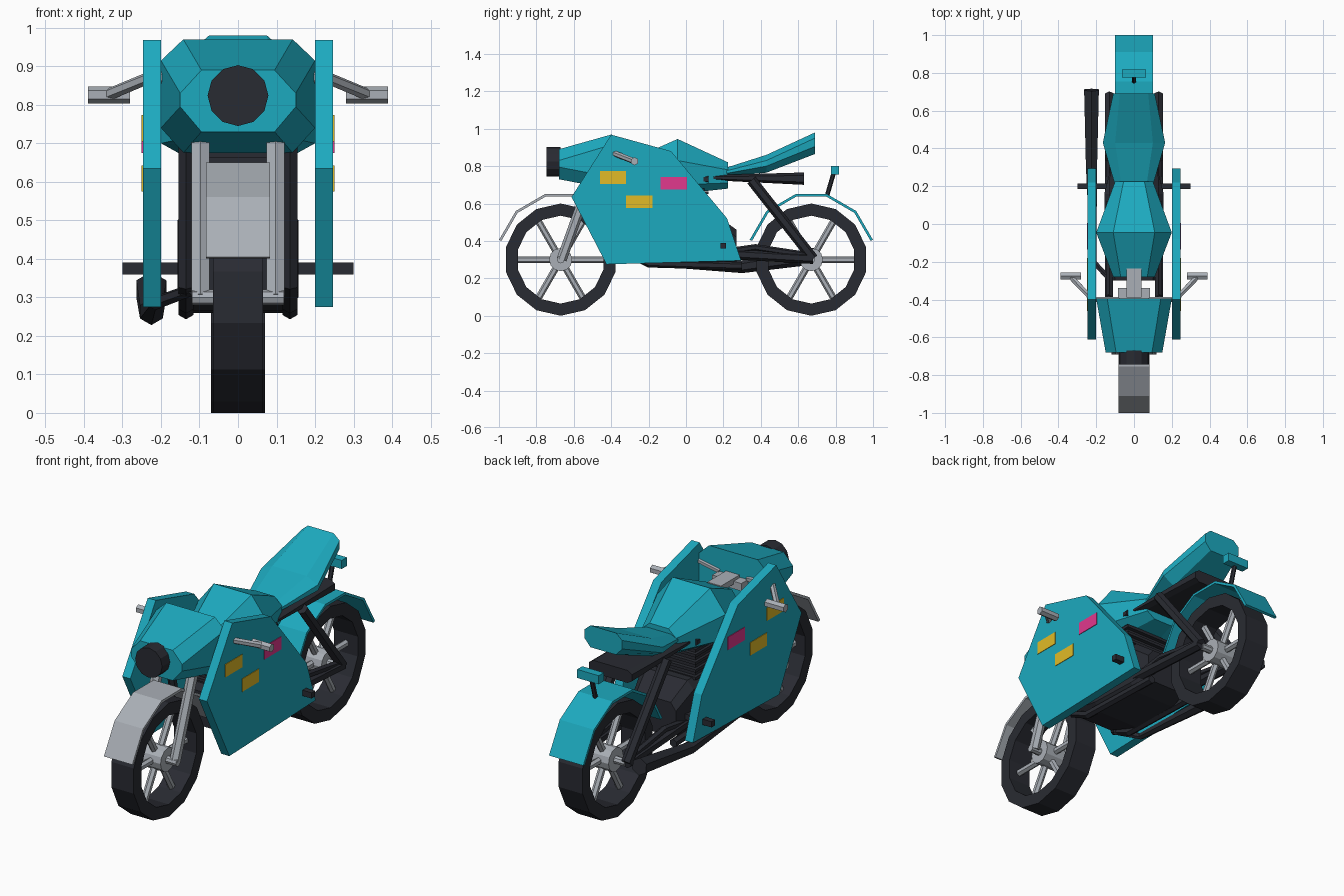
import bpy, bmesh, math
from mathutils import Vector

if "Cube" in bpy.data.objects:
    bpy.data.objects.remove(bpy.data.objects["Cube"])


def colour(name, rgb):
    m = bpy.data.materials.new(name)
    m.diffuse_color = (*rgb, 1)
    m.use_nodes = True
    m.node_tree.nodes["Principled BSDF"].inputs["Base Color"].default_value = m.diffuse_color
    return m


TEAL = colour("teal", (0.012, 0.40, 0.52))
DARK = colour("dark", (0.022, 0.024, 0.032))
GREY = colour("grey", (0.40, 0.43, 0.47))
YELLOW = colour("yellow", (0.75, 0.50, 0.02))
PINK = colour("pink", (0.75, 0.04, 0.27))


def skin(name, rings, mat, caps=True, closed=False):
    """Join matching rings of points with quads."""
    bm = bmesh.new()
    vs = [[bm.verts.new(p) for p in r] for r in rings]
    n = len(vs[0])
    for k in range(len(vs) if closed else len(vs) - 1):
        a, b = vs[k], vs[(k + 1) % len(vs)]
        for i in range(n):
            j = (i + 1) % n
            bm.faces.new((a[i], a[j], b[j], b[i]))
    if caps and not closed:
        bm.faces.new(vs[0])
        bm.faces.new(vs[-1])
    bmesh.ops.recalc_face_normals(bm, faces=bm.faces)
    me = bpy.data.meshes.new(name)
    bm.to_mesh(me)
    bm.free()
    me.materials.append(mat)
    ob = bpy.data.objects.new(name, me)
    bpy.context.collection.objects.link(ob)
    return ob


def prism(name, pts, x0, x1, mat):
    """Extrude a (y, z) profile along x."""
    return skin(name, [[(x, y, z) for y, z in pts] for x in (x0, x1)], mat)


def box(name, x, y, z, mat):
    return prism(name, [(y[0], z[0]), (y[1], z[0]), (y[1], z[1]), (y[0], z[1])], *x, mat)


def loft(name, sections, mat):
    """Octagonal body; sections are (y, half width, flat half width, z low to high x4)."""
    rings = []
    for y, w, f, z0, z1, z2, z3 in sections:
        half = [(f, z0), (w, z1), (w, z2), (f, z3)]
        rings.append([(x, y, z) for x, z in half] + [(-x, y, z) for x, z in half[::-1]])
    return skin(name, rings, mat)


def tube(name, pts, radii, mat, sides=6):
    pts = [Vector(p) for p in pts]
    rings = []
    for i, p in enumerate(pts):
        d = (pts[min(i + 1, len(pts) - 1)] - pts[max(i - 1, 0)]).normalized()
        up = Vector((0, 1, 0)) if abs(d.z) > 0.99 else Vector((0, 0, 1))
        u = d.cross(up).normalized()
        v = u.cross(d)
        r = radii[i] if isinstance(radii, (list, tuple)) else radii
        rings.append([p + r * (math.sin(a) * u + math.cos(a) * v)
                      for a in (2 * math.pi * k / sides for k in range(sides))])
    return skin(name, rings, mat)


def mirror(ob):
    ob.modifiers.new("mirror", "MIRROR").use_axis[0] = True
    return ob


# Wheels: flat tyre ring, hub and six spokes
def wheel(name, cy, w):
    rings = []
    for k in range(14):
        a = math.pi / 2 + 2 * math.pi * k / 14
        rings.append([(x, cy + r * math.cos(a), 0.3 + r * math.sin(a))
                      for x, r in ((-w, 0.3), (w, 0.3), (w, 0.235), (-w, 0.235))])
    skin(name + "_tyre", rings, DARK, closed=True)
    tube(name + "_hub", [(-0.06, cy, 0.3), (0.06, cy, 0.3)], 0.062, GREY, 12)
    tube(name + "_axle", [(-0.12, cy, 0.3), (0.12, cy, 0.3)], 0.02, GREY, 8)
    for k in range(6):
        a = k * math.pi / 3
        c, s = math.cos(a), math.sin(a)
        tube(f"{name}_spoke_{k}", [(0, cy + r * c, 0.3 + r * s) for r in (0.04, 0.24)], 0.018, GREY)


wheel("front_wheel", -0.67, 0.065)
wheel("rear_wheel", 0.67, 0.07)


# Fenders: thin five-segment arches
def fender(name, cy, w, mat):
    half = [(-0.33, 0.405), (-0.24, 0.56), (-0.085, 0.65)]
    outer = half + [(-y, z) for y, z in half[::-1]]
    rings = []
    for y, z in outer:
        n = Vector((y, z - 0.3)).normalized() * 0.014
        rings.append([(-w, cy + y, z), (w, cy + y, z),
                      (w, cy + y - n.x, z - n.y), (-w, cy + y - n.x, z - n.y)])
    skin(name, rings, mat)


fender("front_fender", -0.67, 0.083, GREY)
fender("rear_fender", 0.67, 0.1, TEAL)

# Side panels with decorative rectangles
mirror(prism("side_panel", [(-0.4, 0.968), (-0.612, 0.635), (-0.425, 0.275), (0.295, 0.295),
                            (0.22, 0.52), (-0.08, 0.88)], 0.2, 0.247, TEAL))
for i, (y, z, m) in enumerate([(-0.46, 0.705, YELLOW), (-0.32, 0.575, YELLOW), (-0.135, 0.675, PINK)]):
    mirror(box(f"panel_patch_{i}", (0.245, 0.25), (y, y + 0.14), (z, z + 0.068), m))

# Nose fairing, tank and seat
loft("nose_fairing", [(-0.68, 0.15, 0.095, 0.73, 0.795, 0.83, 0.89),
                      (-0.395, 0.2, 0.142, 0.675, 0.74, 0.915, 0.97)], TEAL)
loft("fuel_tank", [(-0.28, 0.11, 0.07, 0.69, 0.72, 0.79, 0.84),
                   (-0.045, 0.2, 0.11, 0.65, 0.7, 0.83, 0.945),
                   (0.225, 0.1, 0.055, 0.68, 0.71, 0.78, 0.82)], TEAL)
loft("seat", [(0.1, 0.07, 0.05, 0.735, 0.74, 0.745, 0.755),
              (0.43, 0.165, 0.1, 0.765, 0.80, 0.83, 0.86),
              (0.69, 0.11, 0.075, 0.865, 0.905, 0.95, 0.98)], TEAL)

# Headlight and tail light
tube("headlight", [(0, -0.745, 0.824), (0, -0.67, 0.824)], 0.079, DARK, 12)
box("tail_light", (-0.063, 0.063), (0.775, 0.818), (0.755, 0.8), TEAL)
tube("tail_light_stalk", [(0, 0.755, 0.645), (0, 0.79, 0.765)], 0.012, DARK)

# Fork, yoke and handlebars
mirror(tube("fork_leg", [(0.098, -0.665, 0.3), (0.098, -0.47, 0.84)], 0.027, GREY))
box("fork_yoke", (-0.085, 0.085), (-0.41, -0.34), (0.81, 0.85), GREY)
box("steering_stem", (-0.04, 0.04), (-0.39, -0.235), (0.835, 0.865), GREY)
mirror(tube("handlebar_arm", [(0.08, -0.40, 0.85), (0.22, -0.40, 0.875), (0.34, -0.275, 0.825)], 0.016, GREY))
mirror(tube("handlebar_grip", [(0.28, -0.275, 0.826), (0.39, -0.275, 0.826)], 0.022, GREY))

# Engine and frame
loft("engine_case", [(-0.3, 0.13, 0.1, 0.32, 0.36, 0.46, 0.5),
                     (-0.12, 0.157, 0.12, 0.265, 0.31, 0.5, 0.54),
                     (0.16, 0.157, 0.12, 0.26, 0.3, 0.5, 0.54),
                     (0.27, 0.13, 0.1, 0.28, 0.33, 0.42, 0.46)], DARK)
box("engine_cylinder", (-0.125, 0.125), (-0.24, 0.1), (0.5, 0.68), DARK)
for k in range(4):
    box(f"cooling_fin_{k}", (-0.14, 0.14), (-0.26, 0.12), (0.53 + 0.04 * k, 0.545 + 0.04 * k), DARK)
mirror(tube("main_frame", [(0.135, -0.4, 0.76), (0.135, -0.31, 0.33), (0.135, -0.2, 0.28),
                           (0.135, 0.3, 0.265)], 0.022, DARK))
mirror(tube("top_rail", [(0.13, -0.4, 0.72), (0.13, 0.12, 0.73)], 0.022, DARK))
mirror(tube("swing_arm", [(0.13, 0.15, 0.335), (0.13, 0.68, 0.305)], 0.028, DARK))
mirror(tube("rear_strut", [(0.13, 0.35, 0.725), (0.13, 0.68, 0.305)], 0.028, DARK))
mirror(tube("seat_stay", [(0.13, 0.2, 0.34), (0.13, 0.37, 0.365), (0.13, 0.67, 0.32)], 0.018, DARK))
loft("seat_base", [(0.07, 0.13, 0.1, 0.728, 0.734, 0.742, 0.75),
                   (0.63, 0.125, 0.1, 0.7, 0.715, 0.75, 0.766)], DARK)
box("foot_peg_bar", (-0.3, 0.3), (0.185, 0.215), (0.36, 0.39), DARK)

# Exhaust on the left side
tube("exhaust_pipe", [(-0.12, -0.3, 0.32), (-0.215, -0.2, 0.285), (-0.225, 0.3, 0.262), (-0.225, 0.71, 0.322)],
     [0.016, 0.018, 0.034, 0.045], DARK)
